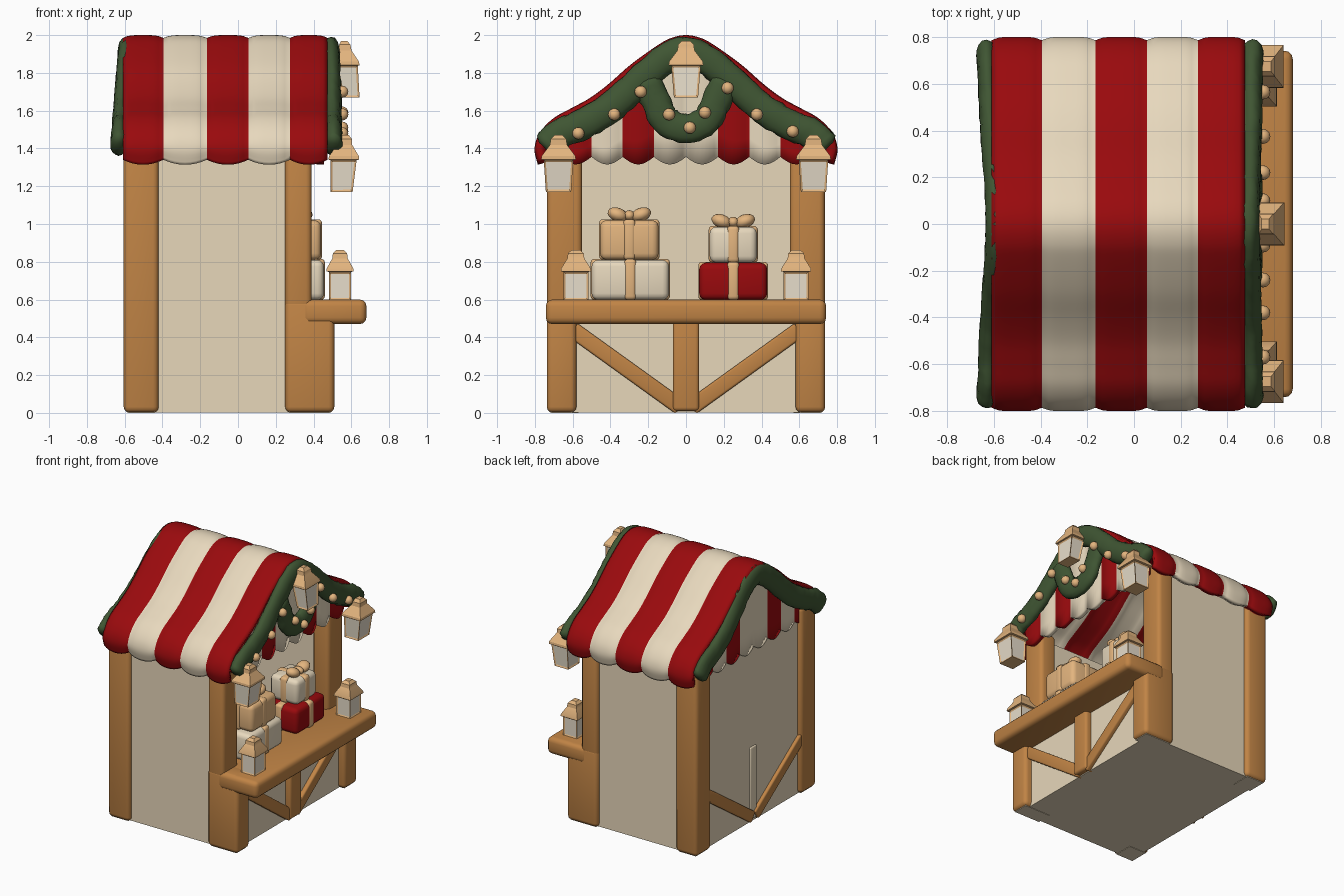
import bpy, bmesh, math, random
from mathutils import Vector, Matrix

if "Cube" in bpy.data.objects:
    bpy.data.objects.remove(bpy.data.objects["Cube"])

random.seed(4)


def material(name, rgb):
    m = bpy.data.materials.new(name)
    m.diffuse_color = (*rgb, 1)
    m.use_nodes = True
    m.node_tree.nodes["Principled BSDF"].inputs["Base Color"].default_value = m.diffuse_color
    return m


RED = material("awning_red", (0.32, 0.003, 0.004))
CREAM = material("awning_cream", (0.85, 0.73, 0.54))
WALL = material("plaster", (0.80, 0.68, 0.49))
WOOD = material("wood", (0.53, 0.23, 0.06))
TAN = material("tan", (0.77, 0.46, 0.21))
GREEN = material("garland_green", (0.05, 0.092, 0.033))
GLASS = material("lamp_glass", (0.85, 0.77, 0.63))


def finish(name, bm, mats, angle=40):
    me = bpy.data.meshes.new(name)
    bm.to_mesh(me)
    bm.free()
    for m in mats:
        me.materials.append(m)
    me.shade_smooth()
    me.set_sharp_from_angle(angle=math.radians(angle))
    ob = bpy.data.objects.new(name, me)
    bpy.context.scene.collection.objects.link(ob)
    return ob


def box(name, lo, hi, mat, bevel=0.02, rot_x=0.0):
    lo, hi = Vector(lo), Vector(hi)
    bm = bmesh.new()
    bmesh.ops.create_cube(bm, size=1)
    bmesh.ops.scale(bm, vec=hi - lo, verts=bm.verts)
    if bevel:
        bmesh.ops.bevel(bm, geom=bm.edges[:], offset=bevel, segments=3, profile=0.5, affect='EDGES')
    bm.transform(Matrix.Translation((lo + hi) / 2) @ Matrix.Rotation(rot_x, 4, 'X'))
    return finish(name, bm, [mat])


def beam(name, x0, x1, p, q, width):
    """Wooden bar between two (y, z) points."""
    p, q = Vector(p), Vector(q)
    c, d = (p + q) / 2, q - p
    h = d.length / 2
    return box(name, (x0, c.x - h, c.y - width / 2), (x1, c.x + h, c.y + width / 2),
               WOOD, 0.012, math.atan2(d.y, d.x))


def ball(name, centre, size, mat, rot_x=0.0):
    bm = bmesh.new()
    bmesh.ops.create_uvsphere(bm, u_segments=12, v_segments=8, radius=1)
    bm.transform(Matrix.Translation(centre) @ Matrix.Rotation(rot_x, 4, 'X') @ Matrix.Diagonal((*size, 1)))
    return finish(name, bm, [mat], 80)


def smooth_path(pts, n=5):
    """Catmull-Rom curve through the points."""
    pts = [Vector(p) for p in pts]
    ext = [2 * pts[0] - pts[1]] + pts + [2 * pts[-1] - pts[-2]]
    out = []
    for a, b, c, d in zip(ext, ext[1:], ext[2:], ext[3:]):
        for k in range(n):
            t = k / n
            out.append(0.5 * (2 * b + (c - a) * t + (2 * a - 5 * b + 4 * c - d) * t * t
                              + (3 * b - a - 3 * c + d) * t ** 3))
    return out + [pts[-1]]


def mirrored(half):
    return [(-y, z) for y, z in reversed(half) if y > 0] + list(half)


def striped_sheet(name, rows, stripes, thick):
    """Grid of points with one stripe index per column of faces."""
    bm = bmesh.new()
    vs = [[bm.verts.new(p) for p in row] for row in rows]
    for i in range(len(vs) - 1):
        for j in range(len(vs[i]) - 1):
            f = bm.faces.new((vs[i][j], vs[i + 1][j], vs[i + 1][j + 1], vs[i][j + 1]))
            f.material_index = stripes[i]
    ob = finish(name, bm, [RED, CREAM], 50)
    mod = ob.modifiers.new("thickness", 'SOLIDIFY')
    mod.thickness, mod.offset = thick, -1


def stripe_samples(bounds, n=8):
    """(position, fraction inside its stripe) along all stripes, plus stripe numbers."""
    samples, ids = [(bounds[0], 0.0)], []
    for k, (a, b) in enumerate(zip(bounds, bounds[1:])):
        for i in range(1, n + 1):
            samples.append((a + (b - a) * i / n, i / n))
            ids.append(k)
    return samples, ids


# Awning roof with puffy stripes and scalloped eaves
HALF = [(0, 1.985), (0.07, 1.972), (0.14, 1.935), (0.28, 1.835), (0.4, 1.73), (0.5, 1.655),
        (0.6, 1.6), (0.69, 1.55), (0.755, 1.485), (0.787, 1.41), (0.77, 1.34)]
profile = smooth_path(mirrored(HALF))
samples, ids = stripe_samples([-0.61, -0.395, -0.165, 0.055, 0.275, 0.475])
rows = []
for x, t in samples:
    puff = 0.015 * (1 - (2 * t - 1) ** 4)
    row = []
    for j, p in enumerate(profile):
        d = profile[min(j + 1, len(profile) - 1)] - profile[max(j - 1, 0)]
        n = Vector((-d.y, d.x)).normalized() * puff
        drop = 0.022 * math.sin(math.pi * t) * min(1, max(0, (1.45 - p.y) / 0.1))
        row.append((x, p.x + n.x, p.y + n.y - drop))
    rows.append(row)
striped_sheet("awning_roof", rows, [k % 2 for k in ids], 0.05)


def roof_height(y):
    y = abs(y)
    for (a, za), (b, zb) in zip(HALF, HALF[1:]):
        if y <= b:
            return za + (zb - za) * (y - a) / (b - a)
    return HALF[-1][1]


# Striped gable curtains at both ends, scalloped along the bottom
samples, ids = stripe_samples([-0.67, -0.5, -0.335, -0.17, 0, 0.17, 0.335, 0.5, 0.67])
for name, gx, sign, thick in (("front_gable", 0.44, 1, 0.04), ("back_gable", -0.5, 0, 0.082)):
    rows = []
    for y, t in samples:
        s = math.sin(math.pi * t)
        z0, z1 = 1.355 - 0.04 * s, roof_height(y) - 0.03
        rows.append([(gx + sign * 0.015 * s, y, z0 + (z1 - z0) * k / 4) for k in range(5)])
    striped_sheet(name, rows, [(0, 1, 0, 1, 1, 0, 1, 0)[k] for k in ids], thick)


# Evergreen garlands
def garland(name, path, x_of_z, width, depth):
    bm = bmesh.new()
    rings, count = [], 14
    for j, p in enumerate(path):
        d = (path[min(j + 1, len(path) - 1)] - path[max(j - 1, 0)]).normalized()
        side = Vector((-d.y, d.x))
        end = 0.6 if j in (0, len(path) - 1) else 1.0
        ring = []
        for k in range(count):
            a = 2 * math.pi * k / count
            r = end * random.uniform(0.94, 1.05)
            w = width * r * math.cos(a)
            ring.append(bm.verts.new((x_of_z(p.y) + depth * r * math.sin(a), p.x + side.x * w, p.y + side.y * w)))
        rings.append(ring)
    for r0, r1 in zip(rings, rings[1:]):
        for k in range(count):
            bm.faces.new((r0[k], r0[k - 1], r1[k - 1], r1[k]))
    bm.faces.new(rings[0])
    bm.faces.new(rings[-1][::-1])
    bmesh.ops.recalc_face_normals(bm, faces=bm.faces[:])
    finish(name, bm, [GREEN], 80)


edge = smooth_path(mirrored([(0, 1.912), (0.13, 1.855), (0.28, 1.722), (0.41, 1.608),
                             (0.55, 1.525), (0.67, 1.475), (0.745, 1.40)]))
swag = smooth_path(mirrored([(0, 1.505), (0.11, 1.55), (0.165, 1.66), (0.22, 1.77)]))
garland("front_garland", edge, lambda z: 0.49 + 0.03 * (1.95 - z), 0.08, 0.048)
garland("garland_swag", swag, lambda z: 0.505, 0.078, 0.045)
garland("back_garland", edge, lambda z: -0.59 - 0.08 * (1.95 - z), 0.08, 0.043)
for y, z in ((0.02, 1.51), (-0.09, 1.58), (0.1, 1.59), (-0.24, 1.70), (0.22, 1.72),
             (-0.38, 1.58), (0.375, 1.58), (-0.57, 1.48), (0.565, 1.49)):
    ball("garland_bulb", (0.552, y, z), (0.032, 0.032, 0.032), TAN)

# Walls and floor
box("floor", (-0.56, -0.69, 0.003), (0.44, 0.69, 0.06), WALL, 0)
box("back_wall", (-0.572, -0.68, 0.003), (-0.525, 0.68, 1.42), WALL, 0)
box("back_stud", (-0.582, -0.04, 0.02), (-0.56, 0.04, 0.58), WALL, 0.01)
box("front_wall", (0.4, -0.66, 0.003), (0.455, 0.66, 0.5), WALL, 0)
for s in (-1, 1):
    box("side_wall", (-0.55, min(s * 0.65, s * 0.703), 0.003), (0.36, max(s * 0.65, s * 0.703), 1.44), WALL, 0)

    # Posts with plaster-coloured soles, and diagonal braces
    def post(name, x0, x1, y0, y1, z0, z1):
        a, b = sorted((s * y0, s * y1))
        box(name, (x0, a, z0), (x1, b, z1), WOOD, 0.03)
        if z0 < 0.1:
            box("post_sole", (x0 + 0.02, a + 0.02, 0), (x1 - 0.02, b - 0.02, 0.008), WALL, 0)
    post("back_post", -0.605, -0.42, 0.55, 0.735, 0.002, 1.44)
    post("front_post", 0.25, 0.39, 0.55, 0.735, 0.4, 1.44)
    post("front_lower_post", 0.25, 0.51, 0.58, 0.737, 0.002, 0.6)
    beam("front_brace", 0.43, 0.488, (s * 0.6, 0.44), (s * 0.03, 0.03), 0.085)
    beam("back_brace", -0.597, -0.56, (s * 0.6, 0.44), (s * 0.02, 0.04), 0.085)
box("front_middle_post", (0.42, -0.07, 0.01), (0.5, 0.07, 0.5), WOOD, 0.02)

# Counter
box("counter", (0.34, -0.742, 0.47), (0.68, 0.742, 0.6), WOOD, 0.035)
box("inner_counter", (0.08, -0.66, 0.5), (0.42, 0.66, 0.597), WOOD, 0.01)


# Lanterns: square stacked rings with inset glass panes, leaning outward at the foot
def lantern(name, x, y, z, h, rb, rt, lean=0.0, squash=0.9):
    bm = bmesh.new()
    levels = [(rb, 0), (rt, 0.56), (rt + 0.014, 0.57), (rt + 0.012, 0.63), (0.045, 0.83), (0.042, 0.93), (0.022, 1.0)]
    rings = [[bm.verts.new((x + squash * r * sx + lean * (0.5 - k), y + r * sy, z + h * k))
              for sx, sy in ((-1, -1), (1, -1), (1, 1), (-1, 1))] for r, k in levels]
    panes = []
    for n, (a, b) in enumerate(zip(rings, rings[1:])):
        for k in range(4):
            f = bm.faces.new((a[k], a[(k + 1) % 4], b[(k + 1) % 4], b[k]))
            if n == 0:
                panes.append(f)
    bm.faces.new(rings[0][::-1])
    bm.faces.new(rings[-1])
    bm.normal_update()
    bmesh.ops.inset_individual(bm, faces=panes, thickness=0.015, depth=-0.006)
    for f in panes:
        f.material_index = 1
    finish(name, bm, [TAN, GLASS], 25)


lantern("peak_lantern", 0.58, 0, 1.67, 0.30, 0.064, 0.078, 0.035, 0.72)
for s in (-1, 1):
    lantern("eave_lantern", 0.558, s * 0.675, 1.17, 0.30, 0.067, 0.078, -0.02, 0.88)
    lantern("counter_lantern", 0.54, s * 0.583, 0.598, 0.265, 0.066, 0.066)


# Wrapped gifts
def gift(name, x0, x1, y0, y1, z0, z1, mat, ribbon, bow):
    box(name, (x0, y0, z0), (x1, y1, z1), mat, 0.035)
    cx, cy, e, w = (x0 + x1) / 2, (y0 + y1) / 2, 0.005, 0.032
    box(name + "_ribbon", (x0 - e, cy - w, z0), (x1 + e, cy + w, z1 + e), ribbon, 0.02)
    box(name + "_cross_ribbon", (cx - w, y0 - e, z0), (cx + w, y1 + e, z1 + e), ribbon, 0.02)
    if bow:
        for s in (-1, 1):
            ball(name + "_bow_loop", (cx + 0.04, cy + s * 0.062, z1 + 0.03), (0.05, 0.055, 0.036), TAN, s * 0.35)
        ball(name + "_bow_knot", (cx + 0.04, cy, z1 + 0.025), (0.045, 0.03, 0.028), TAN)


gift("wide_gift", 0.13, 0.455, -0.5, -0.09, 0.598, 0.81, CREAM, TAN, False)
gift("tan_gift", 0.17, 0.44, -0.455, -0.145, 0.81, 1.02, TAN, TAN, True)
gift("red_gift", 0.14, 0.455, 0.07, 0.43, 0.598, 0.795, RED, TAN, False)
gift("small_gift", 0.18, 0.42, 0.125, 0.375, 0.795, 0.985, CREAM, TAN, True)
